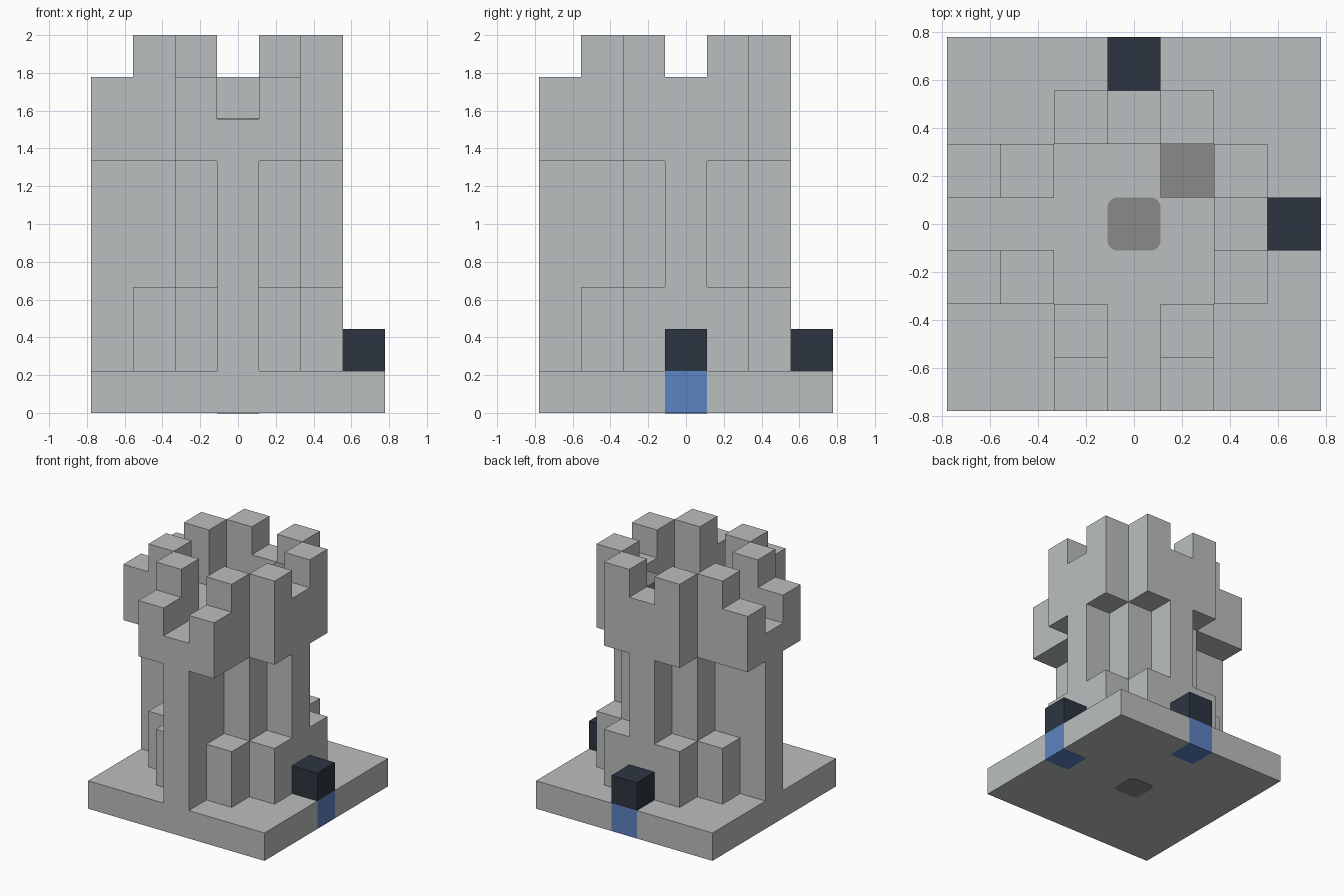
import bpy
import bmesh
from mathutils import Matrix, Vector

if "Cube" in bpy.data.objects:
    bpy.data.objects.remove(bpy.data.objects["Cube"], do_unlink=True)

U = 2 / 9  # side of one block


def material(name, color):
    mat = bpy.data.materials.new(name)
    mat.use_nodes = True
    mat.diffuse_color = (*color, 1)
    mat.node_tree.nodes["Principled BSDF"].inputs["Base Color"].default_value = (*color, 1)
    return mat


stone = material("light_stone", (0.50, 0.52, 0.52))
dark_stone = material("dark_stone", (0.25, 0.255, 0.25))
navy = material("dark_navy", (0.026, 0.036, 0.053))
blue = material("blue", (0.107, 0.227, 0.539))


def add_object(name, bm, *mats):
    mesh = bpy.data.meshes.new(name)
    bm.to_mesh(mesh)
    bm.free()
    for mat in mats:
        mesh.materials.append(mat)
    obj = bpy.data.objects.new(name, mesh)
    bpy.context.collection.objects.link(obj)
    return obj


def blocks(name, mat, cells, z0, z1, size=(1, 1), round_corners=0):
    """Upright boxes centred on block cells, from level z0 to level z1."""
    bm = bmesh.new()
    for x, y in cells:
        place = Matrix.Translation(Vector((x, y, (z0 + z1) / 2)) * U)
        scale = Matrix.Diagonal((size[0] * U, size[1] * U, (z1 - z0) * U, 1))
        bmesh.ops.create_cube(bm, size=1, matrix=place @ scale)
    if round_corners:
        upright = [e for e in bm.edges
                   if abs(e.verts[0].co.z - e.verts[1].co.z) > 1e-5]
        bmesh.ops.bevel(bm, geom=upright, offset=round_corners * U,
                        segments=4, profile=0.5, affect='EDGES')
    return add_object(name, bm, mat)


# Square base slab with two blue blocks set into its edge
bm = bmesh.new()
bmesh.ops.create_grid(bm, x_segments=7, y_segments=7, size=3.5 * U)
up = bmesh.ops.extrude_face_region(bm, geom=bm.faces[:])
bmesh.ops.translate(bm, vec=(0, 0, U),
                    verts=[v for v in up["geom"] if isinstance(v, bmesh.types.BMVert)])
bmesh.ops.recalc_face_normals(bm, faces=bm.faces)
for face in bm.faces:
    c = face.calc_center_median() / U
    if (c.x > 2.6 and abs(c.y) < 0.4) or (c.y > 2.6 and abs(c.x) < 0.4):
        face.material_index = 1
add_object("base", bm, stone, blue)
blocks("edge_blocks", navy, [(3, 0), (0, 3)], 1, 2)

# Tower core and the four pillars against it
blocks("core", stone, [(0, 0)], 1, 7, size=(3, 3))
blocks("front_pillar", stone, [(0, -2.5)], 1, 7, size=(1, 2))
blocks("right_pillar", stone, [(-2.5, 0)], 1, 7, size=(2, 1))
blocks("back_left_pillars", stone, [(2, 0), (0, 2)], 1, 8)

# Ring of eight cells shared by the foot buttresses and battlements
ring = [(sx * a, sy * b) for sx in (-1, 1) for sy in (-1, 1)
        for a, b in ((1, 2), (2, 1))]
blocks("buttresses", stone, ring, 1, 3)
blocks("battlements", stone, ring, 6, 9)
blocks("outer_battlements", stone,
       [(-1, -3), (1, -3), (-3, -1), (-3, 1)], 6, 8)

# Dark block inside the parapet, and rounded plates on roof and underside
blocks("roof_block", dark_stone, [(1, 1)], 7, 8)
blocks("roof_plate", dark_stone, [(0, 0)], 6.99, 7.015, round_corners=0.2)
blocks("underside_plate", dark_stone, [(0, 0)], -0.01, 0.01, round_corners=0.2)
